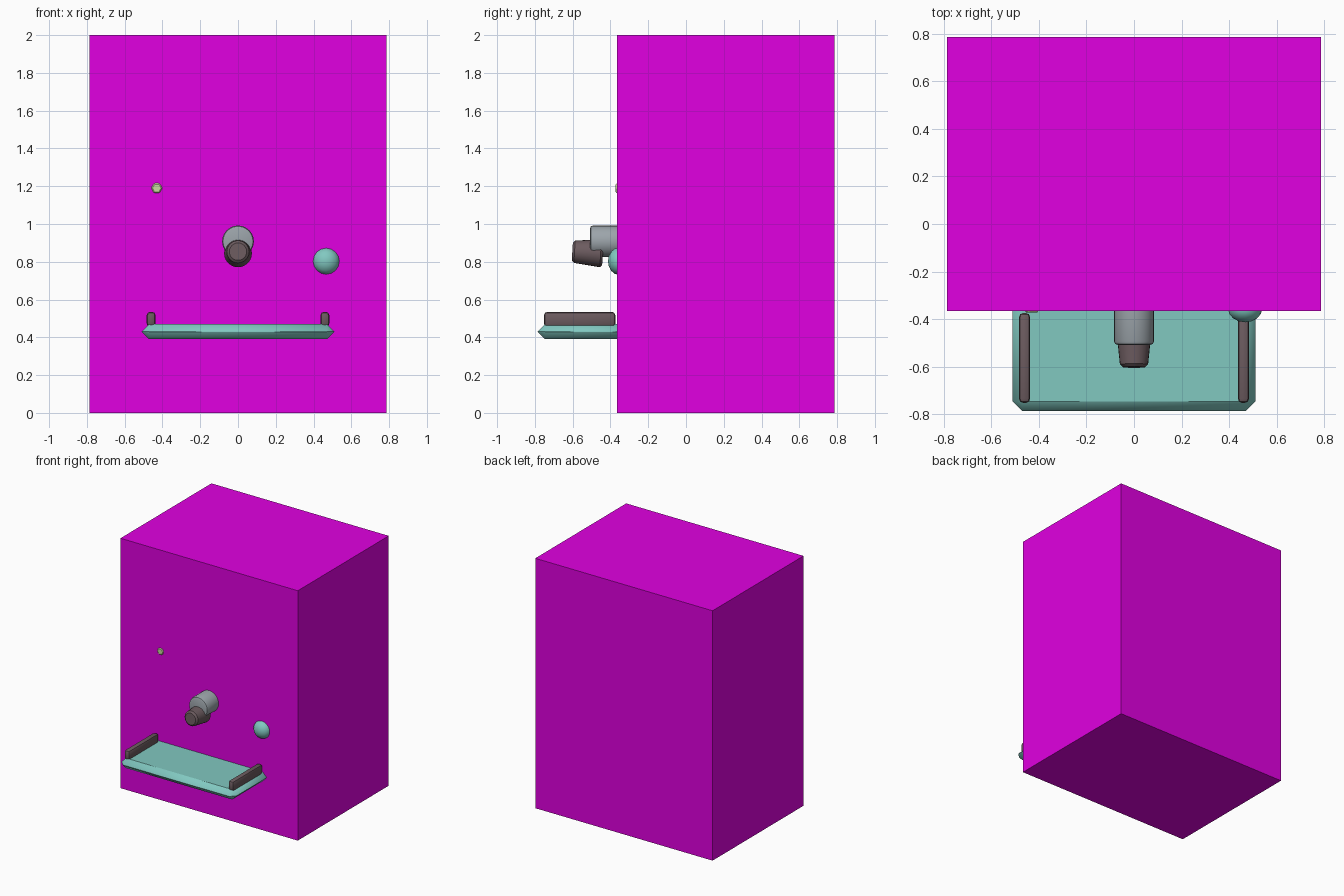
import bpy, math

if "Cube" in bpy.data.objects:
    bpy.data.objects.remove(bpy.data.objects["Cube"])

def material(name, rgb):
    m = bpy.data.materials.new(name)
    m.diffuse_color = (*rgb, 1)
    m.use_nodes = True
    m.node_tree.nodes["Principled BSDF"].inputs["Base Color"].default_value = m.diffuse_color
    return m

MAGENTA = material("magenta", (0.75, 0.0, 0.75))
TEAL = material("teal", (0.22, 0.58, 0.53))
BROWN = material("dark_brown", (0.15, 0.105, 0.115))
STEEL = material("steel", (0.33, 0.37, 0.40))
LIME = material("pale_lime", (0.6, 0.72, 0.35))

def finish(name, mat, bevel=0.0, segments=1, smooth=True):
    o = bpy.context.object
    o.name = name
    o.data.materials.append(mat)
    bpy.ops.object.transform_apply(location=False, rotation=True, scale=True)
    if bevel:
        b = o.modifiers.new("bevel", 'BEVEL')
        b.width, b.segments, b.limit_method = bevel, segments, 'ANGLE'
        b.angle_limit = math.radians(50)
        bpy.ops.object.modifier_apply(modifier="bevel")
    if smooth:
        bpy.ops.object.shade_smooth_by_angle(angle=math.radians(40))
    return o

def box(name, lo, hi, mat, **kw):
    c = [(a + b) / 2 for a, b in zip(lo, hi)]
    bpy.ops.mesh.primitive_cube_add(size=1, location=c)
    bpy.context.object.scale = [b - a for a, b in zip(lo, hi)]
    return finish(name, mat, **kw)

def cone_y(name, x, z, y0, y1, r0, r1, mat, sides=24, tilt=0.0, **kw):
    # cone along y: r0 at the front (y0), r1 at the back (y1)
    bpy.ops.mesh.primitive_cone_add(vertices=sides, radius1=r1, radius2=r0, depth=y1 - y0,
                                    location=(x, (y0 + y1) / 2, z),
                                    rotation=(math.radians(90) + tilt, 0, 0))
    return finish(name, mat, **kw)

# Cabinet, with a dark foot plate just inside its underside
box("cabinet", (-0.785, -0.365, 0), (0.785, 0.785, 2), MAGENTA, smooth=False)
box("foot_plate", (-0.7, -0.3, 0.001), (0.7, 0.72, 0.08), BROWN, smooth=False)

# Tray with chamfered rim, running back into the cabinet
box("tray", (-0.51, -0.785, 0.39), (0.51, -0.2, 0.47), TEAL, bevel=0.0395)

# Side rails on the tray
for side, s in (("left", -1), ("right", 1)):
    box("tray_rail_" + side, (s * 0.46 - 0.0235, -0.752, 0.455),
        (s * 0.46 + 0.0235, -0.374, 0.535), BROWN, bevel=0.018, segments=2)

# Spout body and its slightly raised nozzle
cone_y("spout_body", 0, 0.908, -0.508, -0.2, 0.084, 0.084, STEEL, bevel=0.015, segments=2)
cone_y("spout_nozzle", 0, 0.849, -0.602, -0.44, 0.058, 0.075, BROWN,
       tilt=-0.06, bevel=0.012, segments=1)

# Domed knob
bpy.ops.mesh.primitive_uv_sphere_add(segments=16, ring_count=8, radius=1,
                                     location=(0.467, -0.355, 0.803),
                                     rotation=(math.radians(90), 0, 0))
bpy.context.object.scale = (0.072, 0.072, 0.058)
finish("knob", TEAL)

# Hexagonal button, points to the sides
bpy.ops.mesh.primitive_cylinder_add(vertices=6, radius=0.03, depth=0.06,
                                    location=(-0.43, -0.342, 1.19))
bpy.context.object.rotation_mode = 'ZYX'
bpy.context.object.rotation_euler = (math.radians(90), 0, math.radians(30))
finish("button", LIME, bevel=0.006, smooth=False)
